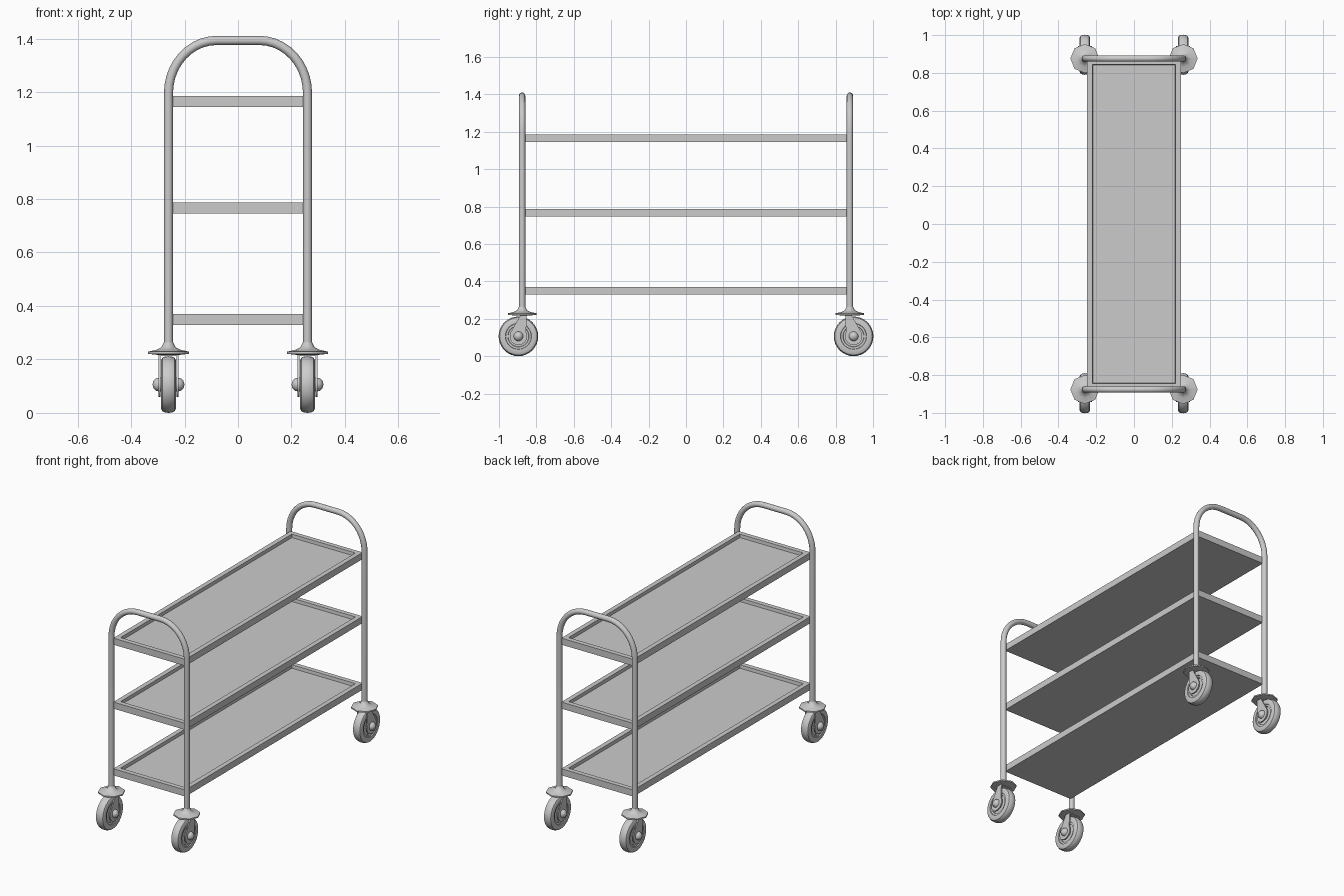
import bpy, bmesh, math
from mathutils import Matrix, Vector

if "Cube" in bpy.data.objects:
    bpy.data.objects.remove(bpy.data.objects["Cube"])

TX, TY, R = 0.26, 0.876, 0.017      # post position and tube radius
WY, WZ = 0.896, 0.106               # wheel centre


def finish(bm, name, smooth=True, angle=35):
    bmesh.ops.recalc_face_normals(bm, faces=bm.faces)
    me = bpy.data.meshes.new(name)
    bm.to_mesh(me)
    bm.free()
    ob = bpy.data.objects.new(name, me)
    bpy.context.collection.objects.link(ob)
    if smooth:
        bpy.ops.object.select_all(action='DESELECT')
        ob.select_set(True)
        bpy.context.view_layer.objects.active = ob
        bpy.ops.object.shade_smooth_by_angle(angle=math.radians(angle))
    return ob


def lathe(name, profile, seg, mat, angle=35):
    """Revolve (radius, height) points about local z, then place with mat."""
    bm = bmesh.new()
    rings = [[bm.verts.new((r * math.cos(2 * math.pi * i / seg),
                            r * math.sin(2 * math.pi * i / seg), h))
              for i in range(seg)] for r, h in profile]
    for a, b in zip(rings, rings[1:]):
        for i in range(seg):
            j = (i + 1) % seg
            bm.faces.new((a[i], a[j], b[j], b[i]))
    bm.faces.new(rings[0])
    bm.faces.new(rings[-1])
    bm.transform(mat)
    return finish(bm, name, angle=angle)


def box(name, centre, size):
    bm = bmesh.new()
    bmesh.ops.create_cube(bm, size=1, matrix=Matrix.Translation(centre) @ Matrix.Diagonal((*size, 1)))
    return finish(bm, name, False)


# bent tube frames at both ends
def end_frame(name, y):
    rx, rz, top = 0.18, 0.197, 1.393
    arc = [(TX - rx + rx * math.cos(t), top - rz + rz * math.sin(t))
           for t in (math.pi / 2 * i / 10 for i in range(11))]
    pts = [(TX, 0.235)] + arc
    pts += [(-x, z) for x, z in reversed(pts)]
    cu = bpy.data.curves.new(name, 'CURVE')
    cu.dimensions = '3D'
    cu.bevel_depth = R
    cu.bevel_resolution = 4
    cu.use_fill_caps = True
    sp = cu.splines.new('POLY')
    sp.points.add(len(pts) - 1)
    for p, (x, z) in zip(sp.points, pts):
        p.co = (x, y, z, 1)
    ob = bpy.data.objects.new(name, cu)
    bpy.context.collection.objects.link(ob)
    bpy.ops.object.select_all(action='DESELECT')
    ob.select_set(True)
    bpy.context.view_layer.objects.active = ob
    bpy.ops.object.convert(target='MESH')
    bpy.ops.object.shade_smooth_by_angle(angle=math.radians(40))


end_frame("front_frame", -TY)
end_frame("back_frame", TY)

# tray shelves with raised rims
for name, z in (("bottom_shelf", 0.35), ("middle_shelf", 0.766), ("top_shelf", 1.165)):
    bm = bmesh.new()
    bmesh.ops.create_cube(bm, size=1, matrix=Matrix.Translation((0, 0, z))
                          @ Matrix.Diagonal((0.498, 1.748, 0.041, 1)))
    bm.normal_update()
    top = max(bm.faces, key=lambda f: f.calc_center_median().z)
    bmesh.ops.inset_region(bm, faces=[top], thickness=0.042)
    bmesh.ops.inset_region(bm, faces=[top], thickness=0.003)
    bmesh.ops.translate(bm, verts=top.verts, vec=(0, 0, -0.02))
    finish(bm, name, False)

# castor profiles
flange = [(0.04, 0.217), (0.077, 0.221), (0.077, 0.229), (0.045, 0.236),
          (0.026, 0.246), (0.017, 0.265)]
half = [(0.055, 0.014), (0.057, 0.022), (0.068, 0.022), (0.07, 0.027),
        (0.09, 0.028), (0.1, 0.023), (0.1045, 0.013)]
half = [(0.03, 0.014)] + half
tyre = half + [(0.106, 0)] + [(r, -h) for r, h in reversed(half)]
hub = [(0.026 * math.cos(t) + 0.0005, 0.06 * math.sin(t))
       for t in (math.pi * (i / 12 - 0.5) for i in range(13))]
hub = [(0.0005, -0.06), (0.014, -0.056), (0.023, -0.047), (0.026, -0.035),
       (0.026, 0.035), (0.023, 0.047), (0.014, 0.056), (0.0005, 0.06)]

for sy, yn in ((-1, "front"), (1, "back")):
    for sx, xn in ((-1, "left"), (1, "right")):
        tag = f"{yn}_{xn}_"
        x, y = sx * TX, sy * WY
        axle = Matrix.Translation((x, y, WZ)) @ Matrix.Rotation(math.pi / 2, 4, 'Y')
        lathe(tag + "flange", flange, 8, Matrix.Translation((x, sy * TY, 0)), 50)
        lathe(tag + "wheel", tyre, 32, axle)
        lathe(tag + "hub", hub, 20, axle, 60)
        # fork: bridge plus two rounded side plates
        box(tag + "fork_bridge", (x, sy * (TY - 0.008), 0.217), (0.074, 0.034, 0.008))
        for side in (-1, 1):
            outline = [(TY + 0.009, 0.22), (TY - 0.025, 0.22)]
            for i in range(13):
                a = math.radians(150 + 240 * i / 12)
                outline.append((WY + 0.047 * math.cos(a), WZ + 0.047 * math.sin(a)))
            bm = bmesh.new()
            x0 = x + side * 0.030
            f = bm.faces.new([bm.verts.new((x0, sy * py, pz)) for py, pz in outline])
            ext = bmesh.ops.extrude_face_region(bm, geom=[f])
            bmesh.ops.translate(bm, vec=(side * 0.007, 0, 0),
                                verts=[v for v in ext["geom"] if isinstance(v, bmesh.types.BMVert)])
            finish(bm, tag + ("fork_inner" if side * sx < 0 else "fork_outer"))
